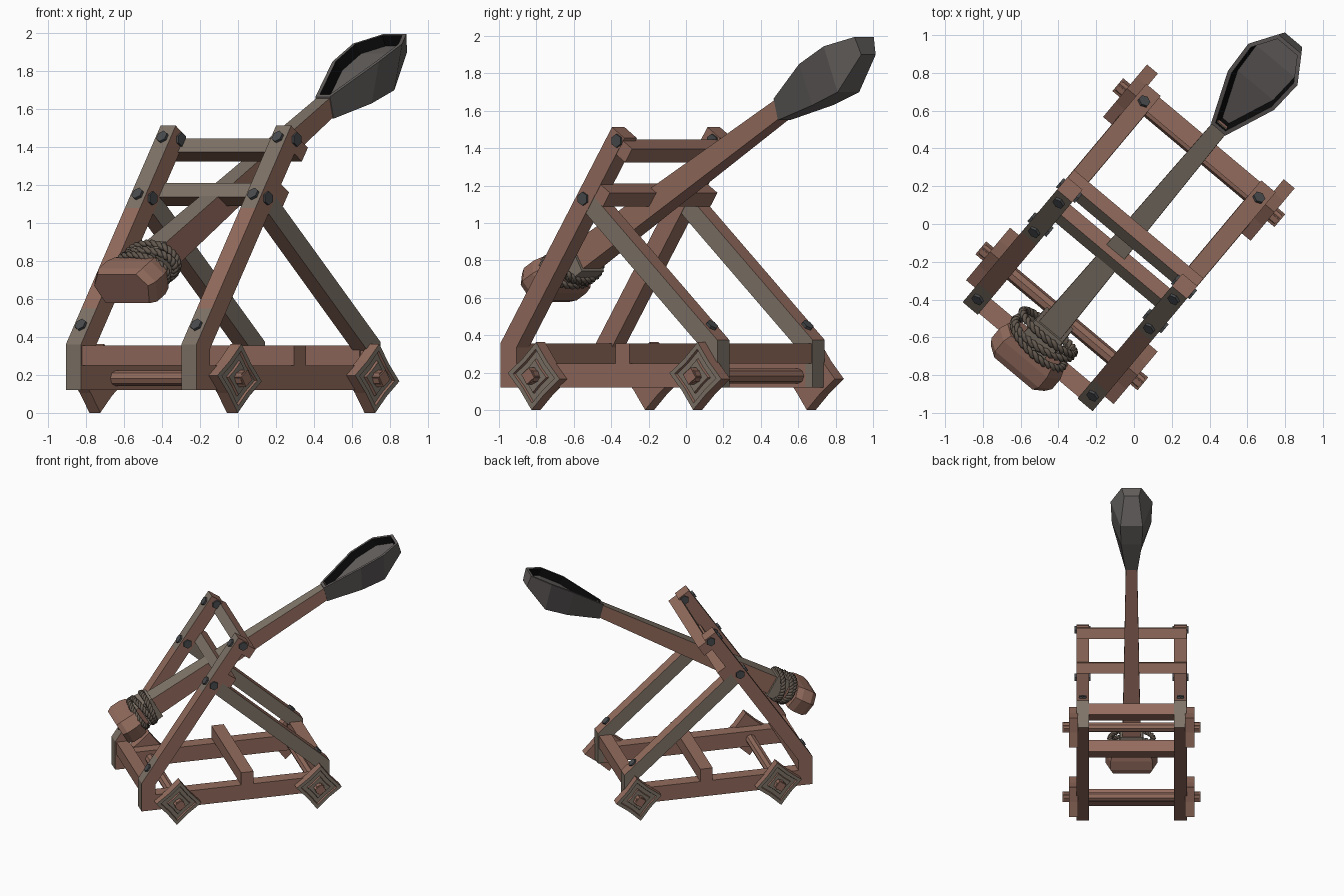
import bpy, bmesh, math
from mathutils import Matrix, Vector

if "Cube" in bpy.data.objects:
    bpy.data.objects.remove(bpy.data.objects["Cube"])

# The machine is turned 40 degrees; local x = width, y = length (back is +y)
FRAME = Matrix.Rotation(math.radians(-40), 4, 'Z') @ Matrix.Translation((0.02, 0, 0))


def material(name, r, g, b):
    m = bpy.data.materials.new(name)
    m.use_nodes = True
    m.diffuse_color = (r, g, b, 1)
    bsdf = next(n for n in m.node_tree.nodes if n.type == 'BSDF_PRINCIPLED')
    bsdf.inputs["Base Color"].default_value = (r, g, b, 1)
    bsdf.inputs["Roughness"].default_value = 0.9
    return m


BROWN = material("brown wood", .29, .148, .11)
GREY = material("weathered wood", .21, .172, .137)
IRON = material("dark iron", .065, .069, .074)
SPOON = material("spoon grey", .125, .115, .11)
BLACK = material("black", .003, .003, .003)
ROPE = material("rope", .12, .095, .075)


def finish(name, bm, mats, rule=None):
    bmesh.ops.recalc_face_normals(bm, faces=bm.faces)
    bm.normal_update()
    if rule:
        for f in bm.faces:
            f.material_index = int(rule(f.normal, f.calc_center_median()))
    me = bpy.data.meshes.new(name)
    bm.to_mesh(me)
    bm.free()
    for m in mats:
        me.materials.append(m)
    ob = bpy.data.objects.new(name, me)
    bpy.context.collection.objects.link(ob)
    ob.matrix_world = FRAME
    return ob


def loft_mesh(sections):
    # Joins rings of points and caps both ends
    bm = bmesh.new()
    rings = [[bm.verts.new(p) for p in s] for s in sections]
    n = len(rings[0])
    for r0, r1 in zip(rings, rings[1:]):
        for i in range(n):
            j = (i + 1) % n
            bm.faces.new((r0[i], r0[j], r1[j], r1[i]))
    bm.faces.new(rings[0])
    bm.faces.new(rings[-1])
    return bm


def prism(name, outline, x0, x1, rule=None):
    # Extrudes a (y, z) side outline across the width
    bm = loft_mesh([[(x, y, z) for y, z in outline] for x in (x0, x1)])
    return finish(name, bm, [BROWN, GREY], rule)


def square(y, z, half, angle=0.0):
    return [(y + half * math.sqrt(2) * math.cos(angle + math.pi * (k + .5) / 2),
             z + half * math.sqrt(2) * math.sin(angle + math.pi * (k + .5) / 2)) for k in range(4)]


def cylinder(name, loc, axis, radius, length, sides, mat):
    bm = bmesh.new()
    turn = Vector(axis).to_track_quat('Z', 'Y').to_matrix().to_4x4()
    bmesh.ops.create_cone(bm, cap_ends=True, segments=sides, radius1=radius, radius2=radius,
                          depth=length, matrix=Matrix.Translation(loc) @ turn)
    return finish(name, bm, [mat])


# Side frames
SIDE, HALF = 0.397, 0.052
LEAN = 1.484                       # rise over run of the front legs


def leg_front(z):
    return -.9 + (z - .36) / LEAN


front_outline = [(-.9, .12), (-.9, .36), (leg_front(.55), .55), (leg_front(1.08), 1.08),
                 (-.123, 1.513), (-.036, 1.454), (-.79, .335), (-.79, .12)]
rear_outline = [(.61, .12), (.61, .375), (-.30, 1.185), (-.37, 1.107), (.505, .328), (.505, .12)]


def worn_front(n, c):
    return n.y < -.5 and n.z > -.1 and (c.z < .55 or c.z > 1.08)


def worn_rear(n, c):
    return abs(n.x) > .9 or (n.y > .95 and c.z < .4)


for side, sx in (("left", -1), ("right", 1)):
    x = sx * SIDE
    x0, x1 = x - HALF, x + HALF
    prism(side + "_side_beam", [(-.85, .12), (.56, .12), (.56, .25), (-.85, .25)], x0, x1)
    prism(side + "_front_leg", front_outline, x0, x1, worn_front)
    prism(side + "_rear_leg", rear_outline, x0 + .002, x1 - .002, worn_rear)
    # Bolts on the front faces, the rear slope and through the joints
    for z in (.46, 1.15, 1.45):
        cylinder(side + "_front_bolt", (x, leg_front(z), z), (0, -.83, .56), .034, .03, 6, IRON)
    cylinder(side + "_rear_bolt", (x, .527, .449), (0, .665, .747), .034, .03, 6, IRON)
    for y, z in ((-.32, 1.13), (-.085, 1.44)):
        cylinder(side + "_joint_bolt", (x, y, z), (1, 0, 0), .036, .13, 6, IRON)

# Cross beams on the base
for name, y0, y1 in (("front", -.89, -.79), ("middle", -.1, .0), ("rear", .5, .6)):
    reach = SIDE + HALF if name == "middle" else SIDE
    prism(name + "_cross_beam", [(y0, .25), (y1, .25), (y1, .355), (y0, .355)], -reach, reach)

# Cross bars behind the front legs
for name, y, z in (("upper", -.045, 1.385), ("lower", -.2, 1.15)):
    prism(name + "_cross_bar", square(y, z, .044, math.radians(-34)), -.447, .447,
          lambda n, c: n.y < -.5 and n.z > 0)

# Axles and square wheels
for end, y in (("front", -.618), ("rear", .51)):
    prism(end + "_axle", [(y + .04 * math.cos(k * math.pi / 4), .182 + .04 * math.sin(k * math.pi / 4))
                          for k in range(8)], -.55, .55)
    for side, sx in (("left", -1), ("right", 1)):
        ring = []
        for k in range(8):
            a = math.radians(85 - 45 * k)
            r = .122 if k % 2 else .182
            ring.append((y + r * math.cos(a), .182 + r * math.sin(a)))
        bm = loft_mesh([[(sx * w, p, q) for p, q in ring] for w in (.435, .51)])
        bmesh.ops.recalc_face_normals(bm, faces=bm.faces)
        face = max(bm.faces, key=lambda f: sx * f.calc_center_median().x)
        # Stepped rings on the outer face
        for width, push in ((.025, 0), (.004, -.014), (.03, 0), (.004, .014)):
            bmesh.ops.inset_region(bm, faces=[face], thickness=width, use_even_offset=True)
            for v in face.verts:
                v.co.x += sx * push
        finish(f"{end}_{side}_wheel", bm, [BROWN, GREY], lambda n, c: abs(n.x) > .9 and abs(c.x) > .45)
        prism(f"{end}_{side}_axle_peg", square(y, .182, .032, .6), sx * .48, sx * .56)


# Throwing arm
def on_arm(x, s, h):
    # s runs along the arm (0 at the spoon), h is the height above its axis
    return Vector((x, .709 + .867 * s - .498 * h, 1.62 + .498 * s + .867 * h))


def arm_section(s, w, h):
    return [on_arm(sx * w, s, sz * h) for sx, sz in ((-1, -1), (1, -1), (1, 1), (-1, 1))]


finish("throwing_arm", loft_mesh([arm_section(.02, .045, .05), arm_section(-1.0, .062, .066),
                                  arm_section(-1.8, .078, .08)]), [BROWN, GREY],
       lambda n, c: n.z > .7)
finish("arm_collar", loft_mesh([arm_section(-1.6, .092, .092), arm_section(-1.72, .098, .098)]), [GREY])

# Counterweight block at the foot of the arm
block = [(.21, .02), (.15, .1), (-.15, .1), (-.21, .02), (-.17, -.1), (.17, -.1)]
finish("counterweight", loft_mesh([[on_arm(x * k, s, h * k) for x, h in block]
                                   for s, k in ((-1.77, .92), (-1.82, 1), (-1.9, 1), (-1.94, .88))]), [BROWN])

# Twisted rope loops
for loop in range(3):
    for strand in range(2):
        cu = bpy.data.curves.new("rope_loop", 'CURVE')
        cu.dimensions = '3D'
        cu.bevel_depth = .013
        cu.bevel_resolution = 1
        sp = cu.splines.new('POLY')
        count = 96
        sp.points.add(count - 1)
        for i in range(count):
            t = 2 * math.pi * i / count
            tw = 14 * t + math.pi * strand
            k = 1 + .06 * math.cos(tw)
            s = -1.66 - .045 * loop + .011 * math.sin(tw) + .02 * math.sin(t + loop * 2)
            sp.points[i].co = (*on_arm(.175 * k * math.cos(t), s, .105 * k * math.sin(t)), 1)
        sp.use_cyclic_u = True
        cu.materials.append(ROPE)
        ob = bpy.data.objects.new("rope_loop", cu)
        bpy.context.collection.objects.link(ob)
        ob.matrix_world = FRAME

# Spoon: stations of y, rim height, keel height, rim half width, keel half width
stations = [(.67, 1.665, 1.55, .05, .05), (.94, 1.85, 1.63, .16, .085),
            (1.12, 1.945, 1.70, .17, .09), (1.26, 1.995, 1.90, .08, .06)]
bm = loft_mesh([[(-kw, y + .03, lo), (kw, y + .03, lo), (rw, y, hi), (-rw, y, hi)]
                for y, hi, lo, rw, kw in stations])
bmesh.ops.recalc_face_normals(bm, faces=bm.faces)
bm.normal_update()
bowl = [f for f in bm.faces if f.normal.z > .6]
walls = bmesh.ops.inset_region(bm, faces=bowl, thickness=.022, use_even_offset=True)["faces"]
walls = bmesh.ops.inset_region(bm, faces=bowl, thickness=.016, use_even_offset=True)["faces"]
for v in {v for f in bowl for v in f.verts}:
    v.co += Vector((0, .03, -.05))
for f in walls:
    f.material_index = 1
finish("spoon", bm, [SPOON, BLACK])
